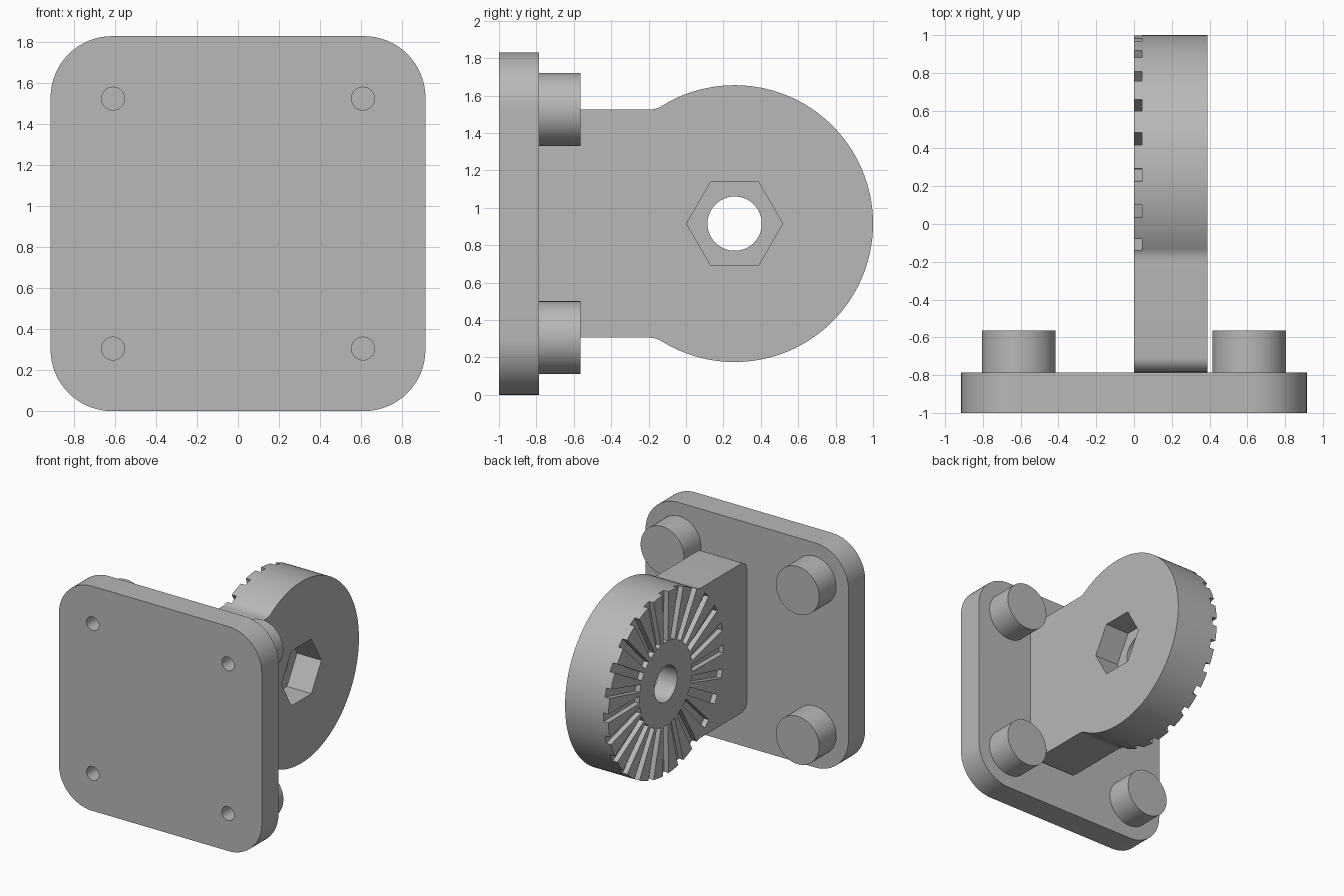
import bpy, bmesh
from math import sin, cos, pi, sqrt, atan2, radians

if "Cube" in bpy.data.objects:
    bpy.data.objects.remove(bpy.data.objects["Cube"], do_unlink=True)

grey = bpy.data.materials.new("plain grey")
grey.use_nodes = True
grey.diffuse_color = (0.48, 0.48, 0.48, 1)
grey.node_tree.nodes["Principled BSDF"].inputs["Base Color"].default_value = (0.48, 0.48, 0.48, 1)

MID = 0.915                      # half the plate size, and the height of the pivot
PIVOT_Y, DISC_R = 0.26, 0.74
PLATE_BACK = -0.785
ARM_W = 0.39


def arc(cx, cy, r, start, end, n):
    """Points along an arc, angles in radians."""
    steps = [start + (end - start) * i / n for i in range(n + 1)]
    return [(cx + r * cos(a), cy + r * sin(a)) for a in steps]


def polygon(cx, cy, r, n):
    return arc(cx, cy, r, 0, 2 * pi, n)[:-1]


def prism(bm, outline, axis, lo, hi):
    """Extrude an outline along x (outline in y, z) or along y (outline in x, z)."""
    rings = []
    for d in (lo, hi):
        rings.append([bm.verts.new((d, u, v) if axis == "x" else (u, d, v))
                      for u, v in outline])
    n = len(outline)
    faces = [bm.faces.new(ring) for ring in rings]
    for i in range(n):
        j = (i + 1) % n
        faces.append(bm.faces.new((rings[0][i], rings[0][j], rings[1][j], rings[1][i])))
    bmesh.ops.recalc_face_normals(bm, faces=faces)


def make(name, prisms):
    bm = bmesh.new()
    for p in prisms:
        prism(bm, *p)
    mesh = bpy.data.meshes.new(name)
    bm.to_mesh(mesh)
    bm.free()
    mesh.materials.append(grey)
    obj = bpy.data.objects.new(name, mesh)
    bpy.context.collection.objects.link(obj)
    return obj


def cut(obj, cutters):
    """Subtract every cutter and bake the result."""
    for c in cutters:
        c.hide_render = True
        mod = obj.modifiers.new("cut", "BOOLEAN")
        mod.operation, mod.solver, mod.object = "DIFFERENCE", "EXACT", c
    bpy.context.view_layer.update()
    baked = bpy.data.meshes.new_from_object(
        obj.evaluated_get(bpy.context.evaluated_depsgraph_get()))
    obj.modifiers.clear()
    obj.data = baked


# Mounting plate with rounded corners
R = 0.3
plate_outline = []
for k, (sx, sz) in enumerate([(1, 1), (-1, 1), (-1, -1), (1, -1)]):
    plate_outline += arc(sx * (MID - R), MID + sz * (MID - R), R, k * pi / 2, (k + 1) * pi / 2, 16)
plate = make("mounting_plate", [(plate_outline, "y", -1, PLATE_BACK)])

# Four pegs, with blind screw holes entering from the front
spots = [(sx * 0.61, MID + sz * 0.61) for sx in (-1, 1) for sz in (-1, 1)]
pegs = make("pegs", [(polygon(x, z, 0.195, 64), "y", PLATE_BACK, -0.565) for x, z in spots])
screw_holes = make("screw_hole_cutter", [(polygon(x, z, 0.056, 32), "y", -1.1, -0.7)
                                         for x, z in spots])
cut(plate, [screw_holes])
cut(pegs, [screw_holes])

# Arm: straight neck blended into a round head, mirrored about the middle height
NECK, CORNER, FILLET = 0.61, 0.08, 0.12
dy = sqrt((DISC_R + FILLET) ** 2 - (NECK + FILLET) ** 2)
blend = atan2(NECK + FILLET, dy)
upper = arc(PLATE_BACK + CORNER, NECK - CORNER, CORNER, pi, pi / 2, 8)
upper += arc(PIVOT_Y - dy, NECK + FILLET, FILLET, -pi / 2, -blend, 8)
upper += arc(PIVOT_Y, 0, DISC_R, pi - blend, 0, 60)[1:]
arm_outline = [(y, MID + z) for y, z in upper] + [(y, MID - z) for y, z in upper[-2::-1]]
arm = make("hinge_arm", [(arm_outline, "x", 0, ARM_W)])

# Pivot hole, hexagonal nut pocket and the ring of radial locking slots
bore = make("bore_cutter", [(polygon(PIVOT_Y, MID, 0.145, 64), "x", -0.1, 0.5)])
pocket = make("nut_pocket_cutter", [(polygon(PIVOT_Y, MID, 0.257, 6), "x", ARM_W - 0.22, 0.5)])
slots = []
for i in range(24):
    a = radians(15 * i)
    corners = [(0.34, -0.029), (0.745, -0.035), (0.745, 0.035), (0.34, 0.029)]
    slots.append(([(PIVOT_Y + r * cos(a) - t * sin(a), MID + r * sin(a) + t * cos(a))
                   for r, t in corners], "x", -0.1, 0.042))
slot_ring = make("slot_cutter", slots)
cut(arm, [bore, pocket, slot_ring])

# Remove the cutters, smooth the curved walls
for c in (screw_holes, bore, pocket, slot_ring):
    bpy.data.objects.remove(c, do_unlink=True)
bpy.ops.object.select_all(action="DESELECT")
for obj in (plate, pegs, arm):
    obj.select_set(True)
bpy.context.view_layer.objects.active = arm
bpy.ops.object.shade_smooth_by_angle(angle=radians(30))
